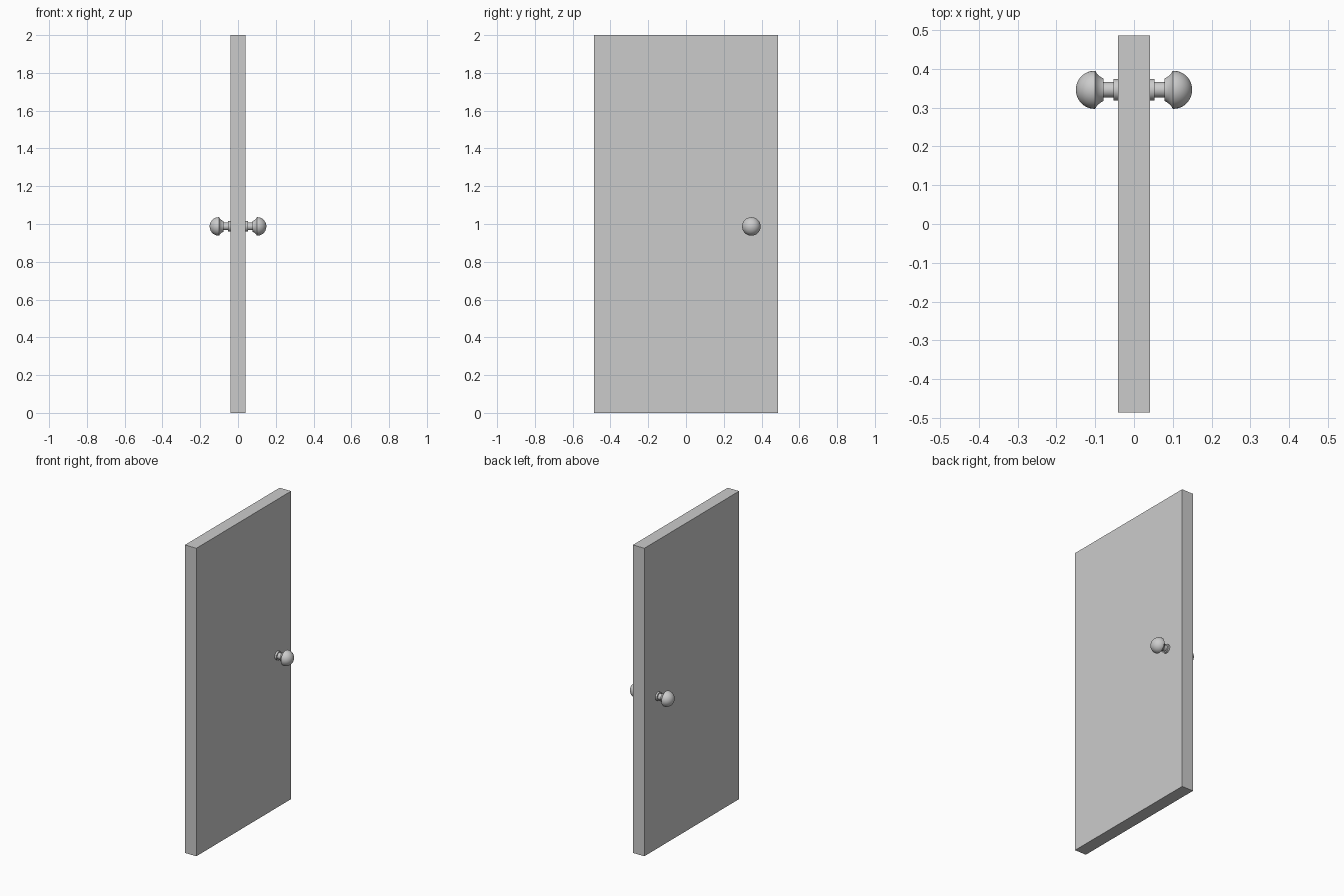
import bpy, bmesh
from math import radians, sin, cos, pi
from mathutils import Matrix, Vector

cube = bpy.data.objects.get("Cube")
if cube:
    bpy.data.objects.remove(cube, do_unlink=True)

grey = bpy.data.materials.new("light_grey")
grey.use_nodes = True
colour = (0.6, 0.6, 0.6, 1)
grey.diffuse_color = colour
grey.node_tree.nodes["Principled BSDF"].inputs["Base Color"].default_value = colour

HALF_THICK = 0.041
KNOB_Y, KNOB_Z = 0.346, 0.987


def make_object(name, bm):
    bmesh.ops.recalc_face_normals(bm, faces=bm.faces)
    mesh = bpy.data.meshes.new(name)
    bm.to_mesh(mesh)
    bm.free()
    mesh.materials.append(grey)
    obj = bpy.data.objects.new(name, mesh)
    bpy.context.collection.objects.link(obj)
    return obj


# Door slab
bm = bmesh.new()
bmesh.ops.create_cube(bm, size=1)
bmesh.ops.transform(bm, verts=bm.verts, matrix=Matrix.Translation((0, 0, 1))
                    @ Matrix.Diagonal((2 * HALF_THICK, 0.972, 2, 1)))
make_object("door_panel", bm)

# Knob profile as (distance from door centre, radius): rosette, neck, flare, dome
profile = [(HALF_THICK, 0), (HALF_THICK, 0.028), (0.053, 0.028), (0.053, 0.02),
           (0.078, 0.02), (0.078, 0.029), (0.083, 0.031), (0.09, 0.036),
           (0.096, 0.042), (0.1, 0.049)]
profile += [(0.102 + 0.048 * sin(a), 0.049 * cos(a))
            for a in (i * pi / 24 for i in range(13))]


def knob(name, side):
    bm = bmesh.new()
    verts = [bm.verts.new((side * x, KNOB_Y, KNOB_Z + r)) for x, r in profile]
    edges = [bm.edges.new(pair) for pair in zip(verts, verts[1:])]
    bmesh.ops.spin(bm, geom=verts + edges, cent=(0, KNOB_Y, KNOB_Z), axis=(1, 0, 0),
                   angle=2 * pi, steps=32)
    bmesh.ops.remove_doubles(bm, verts=bm.verts, dist=0.0001)
    obj = make_object(name, bm)
    bpy.ops.object.select_all(action="DESELECT")
    obj.select_set(True)
    bpy.context.view_layer.objects.active = obj
    bpy.ops.object.shade_smooth_by_angle(angle=radians(35))


knob("left_knob", 1)
knob("right_knob", -1)
